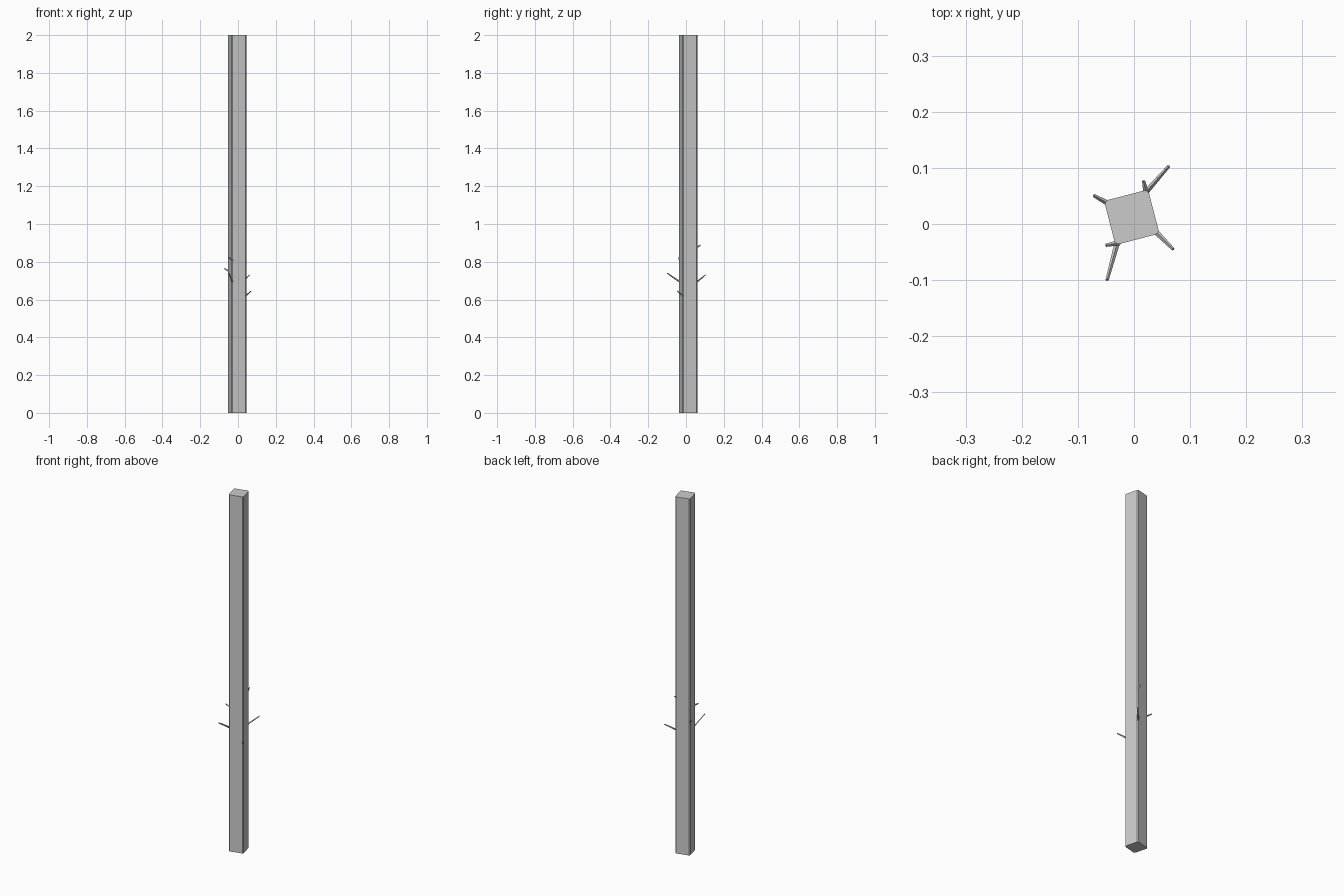
import bpy
import bmesh
from math import radians
from mathutils import Vector, Matrix

default_cube = bpy.data.objects.get("Cube")
if default_cube:
    bpy.data.objects.remove(default_cube, do_unlink=True)

# Single flat grey
grey = bpy.data.materials.new("stone_grey")
grey.use_nodes = True
colour = (0.6, 0.6, 0.6, 1)
grey.diffuse_color = colour
grey.node_tree.nodes["Principled BSDF"].inputs["Base Color"].default_value = colour


def add_object(name, bm):
    mesh = bpy.data.meshes.new(name)
    bm.to_mesh(mesh)
    bm.free()
    mesh.materials.append(grey)
    obj = bpy.data.objects.new(name, mesh)
    bpy.context.collection.objects.link(obj)
    return obj


# Tall square post with chamfered vertical corners, turned on its axis
HALF, CUT = 0.0405, 0.0075
bm = bmesh.new()
bmesh.ops.create_cube(bm, size=1, matrix=Matrix.Diagonal((HALF * 2, HALF * 2, 2, 1)))
uprights = [e for e in bm.edges
            if abs(e.verts[0].co.z - e.verts[1].co.z) > 1]
bmesh.ops.bevel(bm, geom=uprights, offset=CUT * 0.7, segments=1, affect='EDGES')
post = add_object("post", bm)
post.location = (-0.004, 0.012, 1)
post.rotation_euler.z = radians(14.5)


# Thin tapered twigs growing from the post corners
def add_twig(name, base, tip):
    base, tip = Vector(base), Vector(tip)
    axis = tip - base
    turn = axis.to_track_quat('Z', 'Y').to_matrix().to_4x4()
    bm = bmesh.new()
    bmesh.ops.create_cone(bm, cap_ends=True, segments=4, radius1=0.005,
                          radius2=0.0028, depth=axis.length,
                          matrix=Matrix.Translation((base + tip) / 2) @ turn)
    add_object(name, bm)


twigs = {
    "long_back_twig": ((0.018, 0.053, 0.69), (0.062, 0.103, 0.73)),
    "short_back_twig": ((0.022, 0.054, 0.875), (0.017, 0.077, 0.888)),
    "right_twig": ((-0.045, 0.036, 0.748), (-0.072, 0.051, 0.765)),
    "left_twig": ((0.038, -0.013, 0.617), (0.07, -0.045, 0.645)),
    "long_front_twig": ((-0.029, -0.03, 0.692), (-0.048, -0.1, 0.74)),
    "short_front_twig": ((-0.026, -0.033, 0.808), (-0.05, -0.038, 0.823)),
}
for name, (base, tip) in twigs.items():
    add_twig(name, base, tip)
